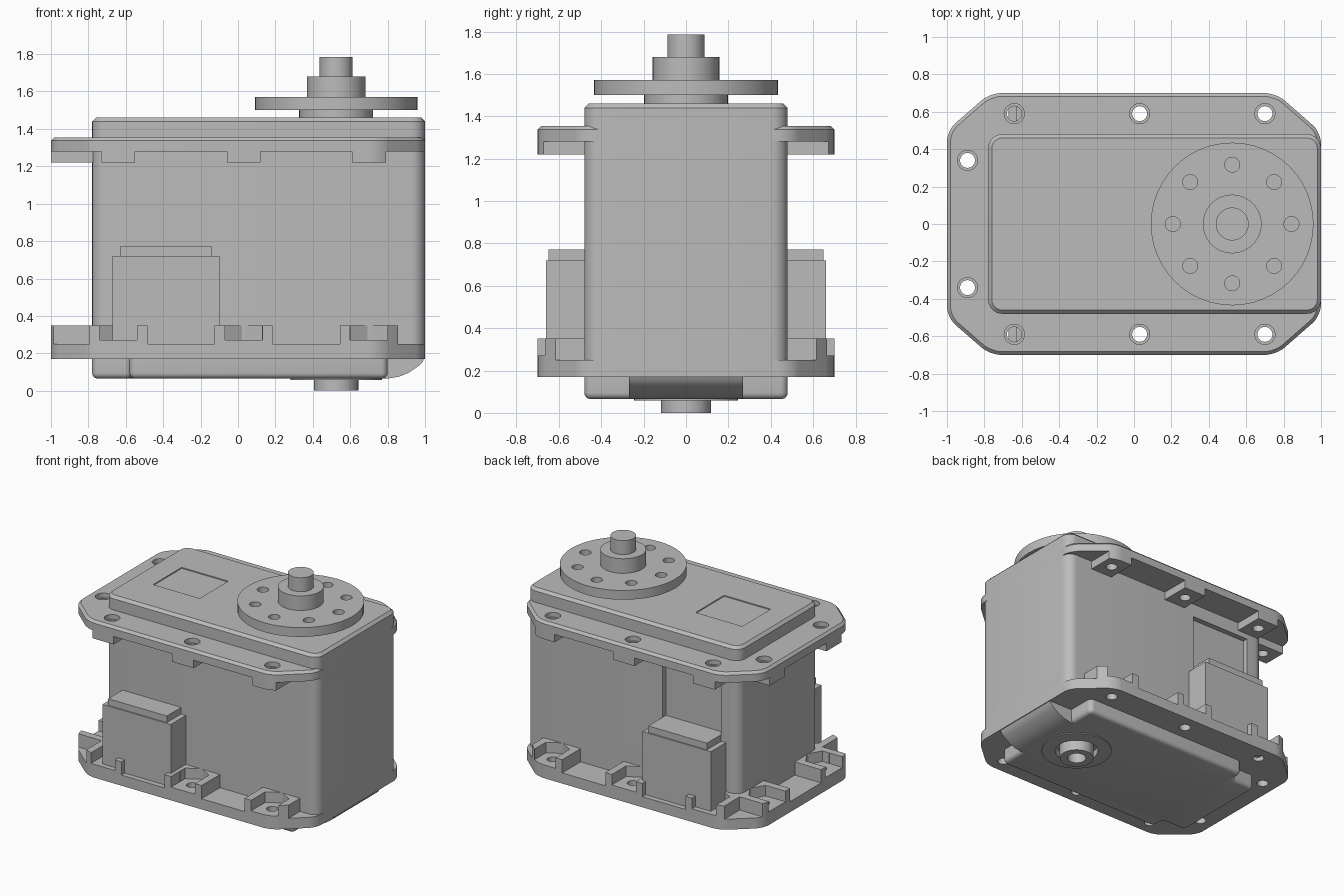
import bpy, bmesh, math
from mathutils import Matrix, Vector

if "Cube" in bpy.data.objects:
    bpy.data.objects.remove(bpy.data.objects["Cube"])

grey = bpy.data.materials.new("matte grey")
grey.use_nodes = True
colour = (0.5, 0.5, 0.5, 1)
grey.diffuse_color = colour
grey.node_tree.nodes["Principled BSDF"].inputs["Base Color"].default_value = colour


def finish(name, bm):
    bmesh.ops.recalc_face_normals(bm, faces=bm.faces)
    mesh = bpy.data.meshes.new(name)
    bm.to_mesh(mesh)
    bm.free()
    mesh.materials.append(grey)
    obj = bpy.data.objects.new(name, mesh)
    bpy.context.collection.objects.link(obj)
    return obj


def prism(name, outline, z0, z1, corner=0, top=0, bottom=0, round_segs=4):
    """Extruded outline with rounded uprights and bevelled rims."""
    bm = bmesh.new()
    face = bm.faces.new([bm.verts.new((x, y, z0)) for x, y in outline])
    ext = bmesh.ops.extrude_face_region(bm, geom=[face])
    for v in [g for g in ext["geom"] if isinstance(g, bmesh.types.BMVert)]:
        v.co.z = z1
    bmesh.ops.recalc_face_normals(bm, faces=bm.faces)

    def bevel(edges, size, segs):
        bmesh.ops.bevel(bm, geom=edges, offset=size, segments=segs,
                        profile=0.5, affect='EDGES', clamp_overlap=True)
    if corner:
        bevel([e for e in bm.edges
               if abs(e.verts[0].co.z - e.verts[1].co.z) > 0.001], corner, 6)
    for size, z, segs in ((top, z1, 1), (bottom, z0, round_segs)):
        if size:
            bevel([e for e in bm.edges
                   if all(abs(v.co.z - z) < 1e-5 for v in e.verts)], size, segs)
    return finish(name, bm)


def rect(x0, x1, y0, y1):
    return [(x0, y0), (x1, y0), (x1, y1), (x0, y1)]


def circle(x, y, r, n=32, turn=0):
    return [(x + r * math.cos(turn + math.tau * i / n),
             y + r * math.sin(turn + math.tau * i / n)) for i in range(n)]


def combine(obj, other, op='DIFFERENCE'):
    mod = obj.modifiers.new("join", 'BOOLEAN')
    mod.operation, mod.object, mod.solver = op, other, 'EXACT'
    bpy.context.view_layer.objects.active = obj
    bpy.ops.object.modifier_apply(modifier=mod.name)
    bpy.data.objects.remove(other)


def cut(obj, outline, z0, z1):
    combine(obj, prism("cutter", outline, z0, z1))


def turned(name, x, y, steps):
    """Lathe a list of (radius, height) points about a vertical axis."""
    bm = bmesh.new()
    verts = [bm.verts.new((r, 0, z)) for r, z in steps]
    edges = [bm.edges.new(p) for p in zip(verts, verts[1:])]
    bmesh.ops.spin(bm, geom=verts + edges, cent=(0, 0, 0), axis=(0, 0, 1),
                   angle=math.tau, steps=48, use_duplicate=False)
    bmesh.ops.remove_doubles(bm, verts=bm.verts, dist=1e-4)
    bmesh.ops.translate(bm, verts=bm.verts, vec=(x, y, 0))
    return finish(name, bm)


BODY = rect(-0.78, 1.0, -0.48, 0.48)
FLANGE = [(-1, -0.5), (-0.77, -0.7), (0.76, -0.7), (1, -0.49),
          (1, 0.49), (0.76, 0.7), (-0.77, 0.7), (-1, 0.5)]
SIDE_X = (-0.64, 0.03, 0.70)
HOLES = [(x, s * 0.59) for x in SIDE_X for s in (-1, 1)]
HOLES += [(-0.89, s * 0.34) for s in (-1, 1)]
AXIS = 0.525


def carve_gaps(obj, half, z0, z1):
    """Leave only screw bosses of the given half width standing."""
    lefts = [x + half for x in SIDE_X]
    rights = [x - half for x in SIDE_X[1:]] + [1.1]
    for s in (-1, 1):
        ys = sorted((s * 0.4, s * 0.8))
        for a, b in zip(lefts, rights):
            cut(obj, rect(a, b, *ys), z0, z1)
        corner = sorted((s * (0.34 + half), s * 0.8))
        cut(obj, rect(-1.1, SIDE_X[0] - half, *corner), z0, z1)
    inner = 0.34 - half
    cut(obj, rect(-1.1, -0.7, -inner, inner), z0, z1)


# main case with a shallow label recess and a slot behind the rear plug
case = prism("case", BODY, 0.17, 1.46, corner=0.075, top=0.02)
cut(case, rect(-0.59, -0.20, -0.17, 0.17), 1.452, 1.6)
cut(case, rect(-0.63, -0.14, 0.44, 0.6), 0.6, 1.18)

# upper mounting flange, with bosses below and counterbored screw holes
upper = prism("upper_flange", FLANGE, 1.22, 1.355, corner=0.06, top=0.018)
carve_gaps(upper, 0.09, 1.0, 1.28)
for x, y in HOLES:
    cut(upper, circle(x, y, 0.04, 24), 1.0, 1.5)
    cut(upper, circle(x, y, 0.054, 24), 1.32, 1.5)

# lower mounting flange, with nut pockets opening outward
lower = prism("lower_flange", FLANGE, 0.17, 0.35, corner=0.06)
carve_gaps(lower, 0.155, 0.25, 0.6)
for x, y in HOLES:
    end = x < -0.8
    cut(lower, circle(x, y, 0.115, 6, 0 if end else math.pi / 6), 0.27, 0.6)
    if end:
        cut(lower, rect(-1.1, x, y - 0.1, y + 0.1), 0.27, 0.6)
    else:
        ys = sorted((y, math.copysign(0.8, y)))
        cut(lower, rect(x - 0.1, x + 0.1, *ys), 0.27, 0.6)
    cut(lower, circle(x, y, 0.04, 24), 0.0, 0.6)

# bottom pan with relieved corners and a curved nose
pan_half = [(0.80, -0.48), (0.80, 0.48), (-0.58, 0.48), (-0.58, 0.38),
            (-0.78, 0.38), (-0.78, -0.38), (-0.58, -0.38), (-0.58, -0.48)]
pan = prism("bottom_pan", pan_half, 0.065, 0.18, corner=0.035, bottom=0.03)
nose = [(0.72, 0.065), (0.80, 0.065), (0.86, 0.075), (0.91, 0.095),
        (0.96, 0.128), (0.985, 0.15), (0.998, 0.18), (0.72, 0.18)]
ramp = prism("pan_nose", nose, -0.27, 0.27)
ramp.data.transform(Matrix.Rotation(math.pi / 2, 4, 'X'))
combine(pan, ramp, 'UNION')
cut(pan, circle(AXIS, 0, 0.15, 48), 0.0, 0.11)

# idler: collar on the pan and a hollow pin
idler_collar = turned("idler_collar", AXIS, 0, [
    (0.15, 0.07), (0.15, 0.058), (0.245, 0.058), (0.245, 0.07)])
idler_pin = turned("idler_pin", AXIS, 0, [
    (0.118, 0.13), (0.118, 0.0), (0.065, 0.0), (0.065, 0.10), (0, 0.10)])

# output horn with a ring of holes
horn = turned("horn_disc", AXIS, 0, [
    (0, 1.50), (0.435, 1.50), (0.435, 1.57), (0, 1.57)])
for i in range(8):
    a = math.tau * i / 8
    cut(horn, circle(AXIS + 0.317 * math.cos(a), 0.317 * math.sin(a), 0.04, 24),
        1.4, 1.7)
seat = turned("horn_seat", AXIS, 0, [
    (0, 1.45), (0.198, 1.45), (0.198, 1.505), (0, 1.505)])
shaft = turned("output_shaft", AXIS, 0, [
    (0, 1.56), (0.157, 1.56), (0.157, 1.68), (0.088, 1.68),
    (0.088, 1.785), (0, 1.785)])

# plug housings on both long sides
parts = [case, upper, lower, pan, idler_collar, idler_pin, horn, seat, shaft]
for side, s in (("front", -1), ("back", 1)):
    ys = sorted((s * 0.42, s * 0.66))
    parts.append(prism(side + "_plug", rect(-0.67, -0.10, *ys), 0.2, 0.72))
    ys = sorted((s * 0.43, s * 0.65))
    parts.append(prism(side + "_plug_lip", rect(-0.63, -0.14, *ys), 0.7, 0.77))

# smooth the rounded faces, keep the edges sharp
bpy.ops.object.select_all(action='DESELECT')
for obj in parts:
    obj.select_set(True)
bpy.context.view_layer.objects.active = case
bpy.ops.object.shade_smooth_by_angle(angle=math.radians(32))
